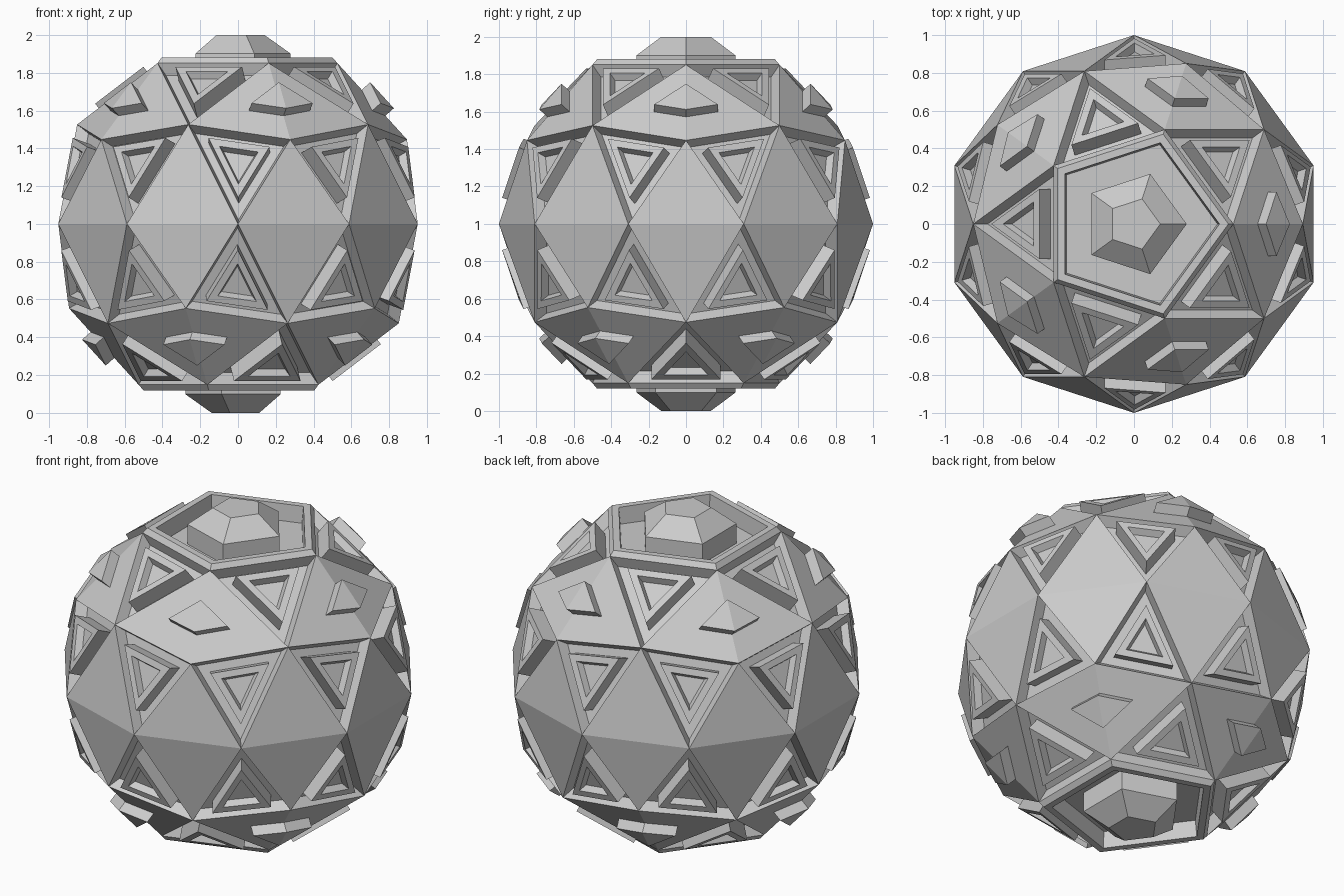
import bpy, bmesh, math
from mathutils import Vector

if "Cube" in bpy.data.objects:
    bpy.data.objects.remove(bpy.data.objects["Cube"])

C = Vector((0, 0, 1))


def pt(deg, r, z):
    # azimuth measured from the front (-y) towards +x
    a = math.radians(deg)
    return Vector((r * math.sin(a), -r * math.cos(a), z))


def top(k): return pt(18 + 72 * k, 0.526, 0.851)      # rim of cap pentagon
def mid(k): return pt(-18 + 72 * k, 0.851, 0.526)     # upper ring, edge points
def hub(k): return pt(18 + 72 * k, 0.894, 0.447)      # upper ring, five-way hubs
def equ(j): return pt(36 * j, 1.0, 0.0)               # equator


def face(bm, pts):
    bm.faces.new([bm.verts.new(p) for p in pts])


def nested(bm, poly, levels, n=None, c=None, cap=True):
    """Concentric copies of a polygon, each (scale, height), bridged together."""
    c = c or sum(poly, Vector()) / len(poly)
    if n is None:
        n = (poly[1] - poly[0]).cross(poly[2] - poly[0]).normalized()
        if n.dot(c) < 0:
            n = -n
    loops = [[c + (p - c) * s + n * h for p in poly] for s, h in levels]
    m = len(poly)
    for a, b in zip(loops, loops[1:]):
        for i in range(m):
            j = (i + 1) % m
            face(bm, [a[i], a[j], b[j], b[i]])
    if cap:
        face(bm, loops[-1])
    return loops[-1]


def finish(bm, name, s):
    # s = -1 gives the point-mirrored lower half
    bmesh.ops.remove_doubles(bm, verts=bm.verts, dist=1e-4)
    for v in bm.verts:
        v.co = v.co * s + C
    bmesh.ops.recalc_face_normals(bm, faces=bm.faces)
    me = bpy.data.meshes.new(name)
    bm.to_mesh(me)
    bm.free()
    ob = bpy.data.objects.new(name, me)
    bpy.context.collection.objects.link(ob)
    return ob


# recessed triangle with a raised block and a small pit in it
PANEL = [(1, 0), (0.87, -0.065), (0.6, -0.065), (0.6, 0.03), (0.38, 0.03), (0.3, -0.01)]

shells = []
for s, tag in ((1, "upper"), (-1, "lower")):
    # faceted shell
    bm = bmesh.new()
    for k in range(5):
        e = 2 * k
        face(bm, [equ(e - 1), equ(e), mid(k)])
        face(bm, [equ(e), equ(e + 1), hub(k)])
        nested(bm, [mid(k), hub(k), equ(e)], PANEL)
        nested(bm, [hub(k), mid(k + 1), equ(e + 1)], PANEL)
        nested(bm, [top(k - 1), top(k), mid(k)], PANEL)
        face(bm, [top(k), mid(k), hub(k)])
        face(bm, [top(k), hub(k), mid(k + 1)])
    # sunken pentagonal cap
    pent = [top(k) for k in range(5)]
    nested(bm, pent, [(1, 0), (0.95, 0.03), (0.86, 0.03), (0.84, -0.07)])
    shells.append(finish(bm, tag + "_shell", s))

    # pentagonal dome in the cap
    bm = bmesh.new()
    nested(bm, pent, [(0.53, -0.08), (0.53, 0.05), (0.265, 0.149)])
    finish(bm, tag + "_dome", s)

    # kite shaped studs folded over the ridges
    bm = bmesh.new()
    for k in range(5):
        kite = [top(k), mid(k), hub(k), mid(k + 1)]
        c = top(k).lerp(hub(k), 0.53)
        a = nested(bm, kite, [(0.34, -0.02), (0.34, 0.06)], n=c.normalized(), c=c, cap=False)
        face(bm, [a[0], a[1], a[2]])
        face(bm, [a[0], a[2], a[3]])
    finish(bm, tag + "_studs", s)

# join both halves into one closed shell
up, low = shells
bm = bmesh.new()
bm.from_mesh(up.data)
bm.from_mesh(low.data)
bmesh.ops.remove_doubles(bm, verts=bm.verts, dist=1e-4)
bmesh.ops.recalc_face_normals(bm, faces=bm.faces)
bm.to_mesh(up.data)
bm.free()
up.name = "faceted_shell"
bpy.data.objects.remove(low)
